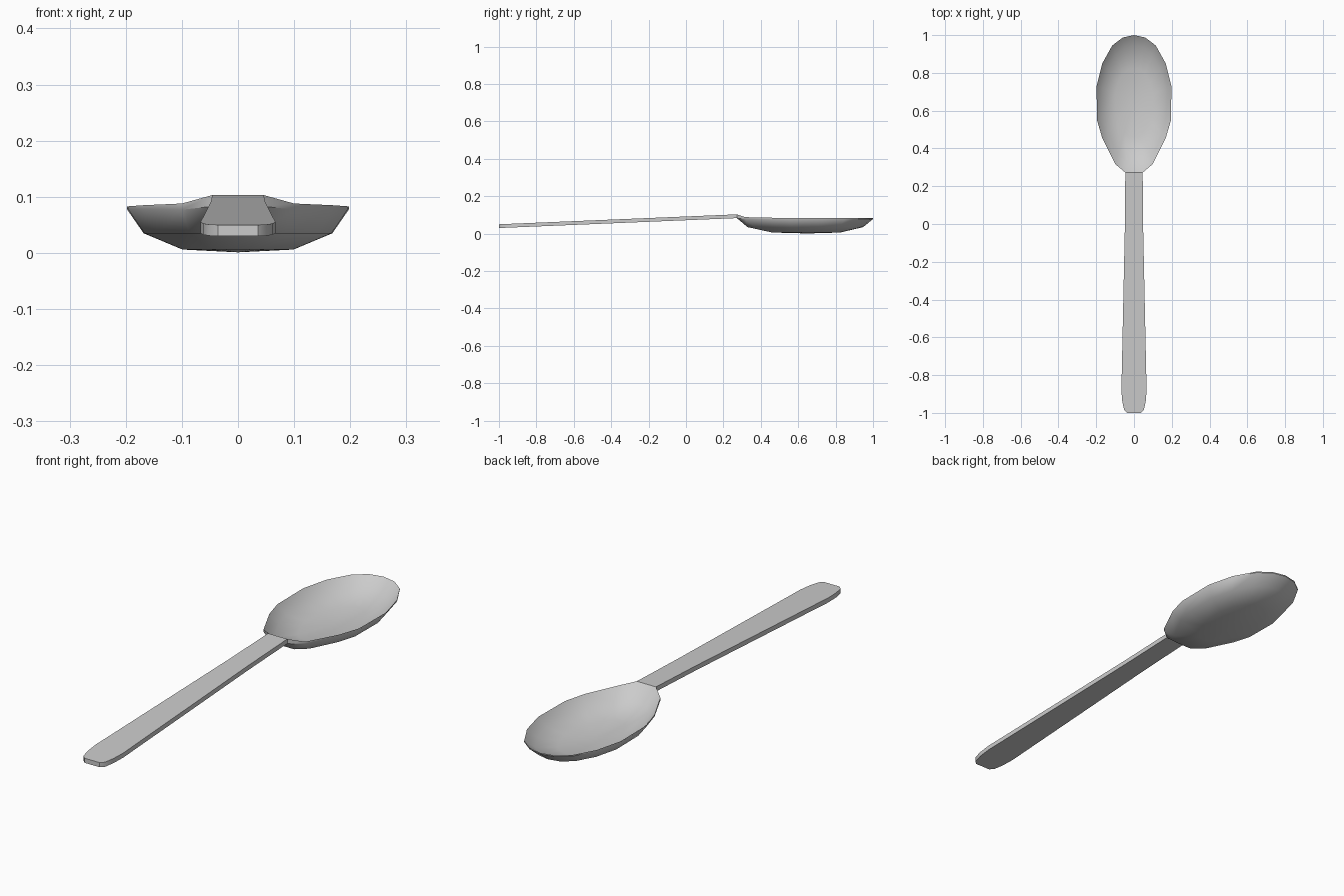
import bpy, bmesh, math

if "Cube" in bpy.data.objects:
    bpy.data.objects.remove(bpy.data.objects["Cube"])


def make_object(name, bm):
    bmesh.ops.recalc_face_normals(bm, faces=bm.faces[:])
    mesh = bpy.data.meshes.new(name)
    bm.to_mesh(mesh)
    bm.free()
    obj = bpy.data.objects.new(name, mesh)
    bpy.context.collection.objects.link(obj)
    bpy.ops.object.select_all(action='DESELECT')
    obj.select_set(True)
    bpy.context.view_layer.objects.active = obj
    bpy.ops.object.shade_smooth_by_angle(angle=math.radians(40))
    return obj


def bridge(bm, a, b):
    n = len(a)
    for i in range(n):
        j = (i + 1) % n
        bm.faces.new((a[i], a[j], b[j], b[i]))


# Bowl: half outline (x, y, rim top z, rim bottom z), from tip to neck
CY = 0.65
half = [(0.0, 1.0, 0.083, 0.078), (0.06, 0.987, 0.083, 0.078),
        (0.115, 0.945, 0.083, 0.078), (0.168, 0.85, 0.083, 0.078),
        (0.198, 0.73, 0.083, 0.078), (0.196, 0.55, 0.083, 0.078),
        (0.168, 0.455, 0.085, 0.078), (0.1, 0.318, 0.088, 0.077),
        (0.046, 0.272, 0.103, 0.083)]
outline = half + [(-x, y, t, b) for x, y, t, b in reversed(half[1:])]

bm = bmesh.new()


def ring(scale, z):
    return [bm.verts.new((p[0] * scale, CY + (p[1] - CY) * scale, z)) for p in outline]


rim_top = [bm.verts.new((x, y, t)) for x, y, t, b in outline]
rim_low = [bm.verts.new((x, y, b)) for x, y, t, b in outline]
bridge(bm, rim_top, rim_low)
# Inner and outer skins of the bowl
for start, levels, bottom in ((rim_top, [(0.84, 0.042), (0.5, 0.014)], 0.009),
                              (rim_low, [(0.85, 0.035), (0.5, 0.006)], 0.001)):
    prev = start
    for s, z in levels:
        cur = ring(s, z)
        bridge(bm, prev, cur)
        prev = cur
    c = bm.verts.new((0, CY, bottom))
    for i in range(len(prev)):
        bm.faces.new((prev[i], prev[(i + 1) % len(prev)], c))
make_object("spoon_bowl", bm)

# Handle: flat sloping bar, widening to a rounded end
side = [(0.046, 0.272), (0.048, 0.0), (0.065, -0.8), (0.067, -0.88),
        (0.062, -0.94), (0.052, -0.985), (0.036, -1.0)]
plan = side + [(-x, y) for x, y in reversed(side)]
bm = bmesh.new()


def top_z(y):
    return 0.05 + (y + 1.0) * 0.053 / 1.272


top = [bm.verts.new((x, y, top_z(y))) for x, y in plan]
low = [bm.verts.new((x, y, top_z(y) - 0.02)) for x, y in plan]
bridge(bm, top, low)
bm.faces.new(top)
bm.faces.new(low)
make_object("spoon_handle", bm)
